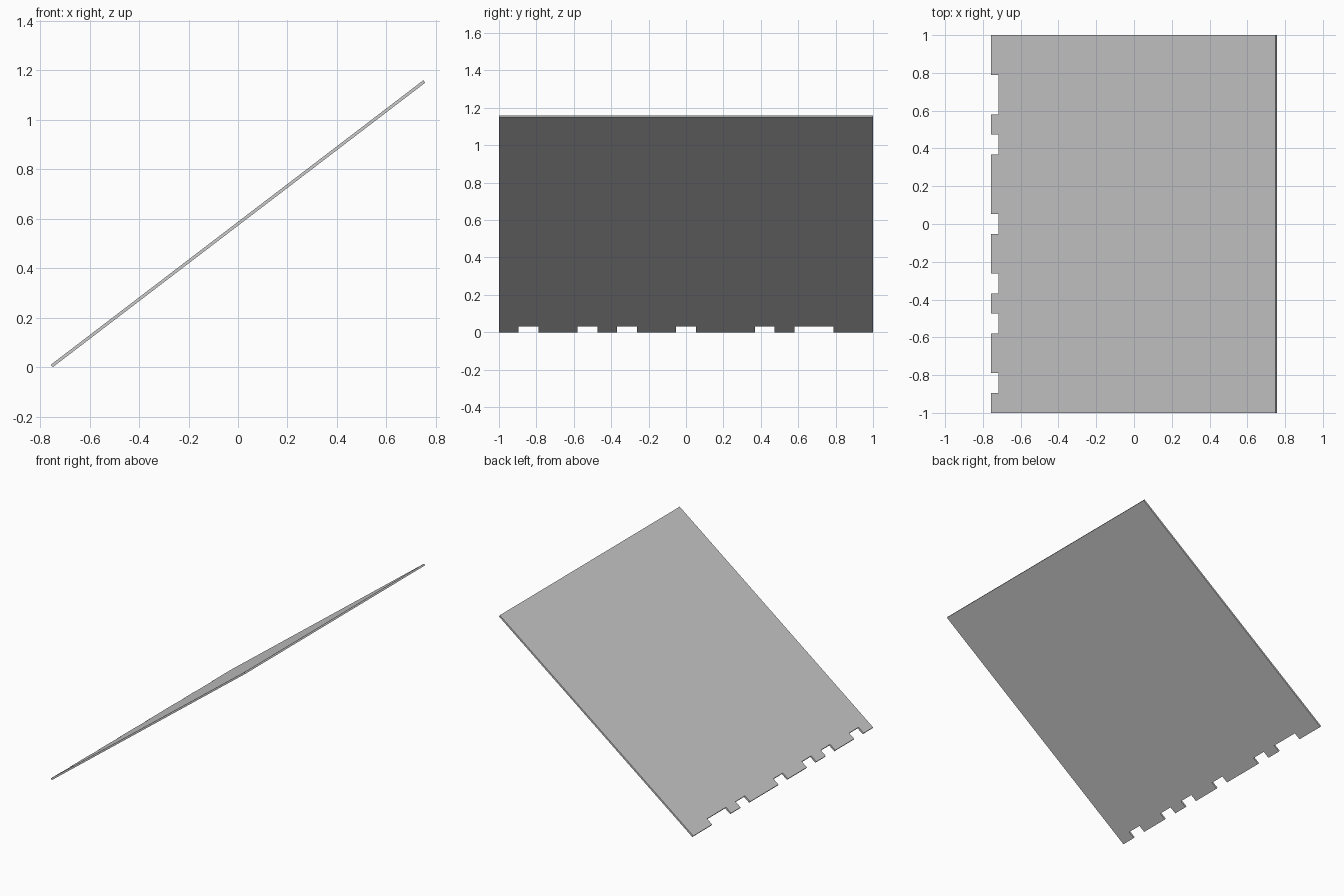
import bpy, bmesh
from math import radians
from mathutils import Matrix

if "Cube" in bpy.data.objects:
    bpy.data.objects.remove(bpy.data.objects["Cube"])

LENGTH, THICK, TILT = 1.895, 0.0125, radians(37.37)
SLOTS, DEPTH = 19, 0.05
NOTCHES = {1, 4, 6, 9, 13, 15, 16}

# Outline of the sheet: the low edge is split into equal slots, some cut back
outline = [(LENGTH / 2, 1), (LENGTH / 2, -1)]
for i in range(SLOTS):
    x = -LENGTH / 2 + (DEPTH if i in NOTCHES else 0)
    for y in (-1 + 2 * i / SLOTS, -1 + 2 * (i + 1) / SLOTS):
        if len(outline) > 3 and outline[-1] == (x, y):
            continue
        outline.append((x, y))
outline.reverse()

# Extrude the sheet and tilt it so the notched edge is at the bottom
bm = bmesh.new()
face = bm.faces.new([bm.verts.new((x, y, 0)) for x, y in outline])
ext = bmesh.ops.extrude_face_region(bm, geom=[face])
bmesh.ops.translate(bm, vec=(0, 0, THICK),
                    verts=[g for g in ext["geom"] if isinstance(g, bmesh.types.BMVert)])
bmesh.ops.remove_doubles(bm, verts=bm.verts, dist=1e-5)
bmesh.ops.recalc_face_normals(bm, faces=bm.faces)
bm.transform(Matrix.Rotation(-TILT, 4, 'Y'))

# Centre and stand on the ground
xs = [v.co.x for v in bm.verts]
zs = [v.co.z for v in bm.verts]
bm.transform(Matrix.Translation((-(min(xs) + max(xs)) / 2, 0, -min(zs))))

mesh = bpy.data.meshes.new("notched_sloping_sheet")
bm.to_mesh(mesh)
bm.free()
bpy.context.collection.objects.link(bpy.data.objects.new("notched_sloping_sheet", mesh))
